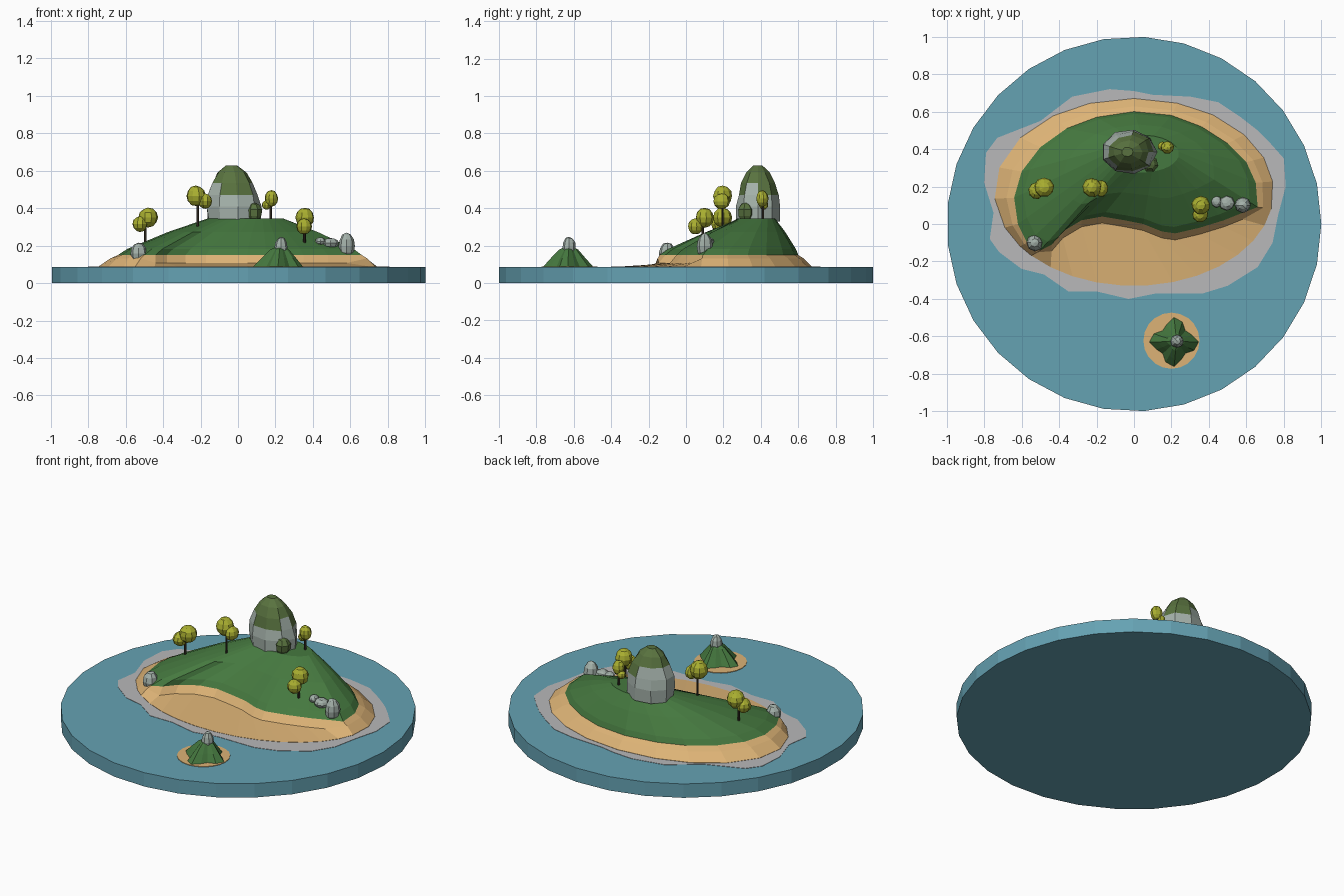
import bpy, bmesh, math, random
from math import sin, cos, pi
from mathutils import Vector

if "Cube" in bpy.data.objects:
    bpy.data.objects.remove(bpy.data.objects["Cube"])

random.seed(4)


def mat(name, r, g, b):
    m = bpy.data.materials.new(name)
    m.diffuse_color = (r, g, b, 1)
    m.use_nodes = True
    m.node_tree.nodes["Principled BSDF"].inputs["Base Color"].default_value = m.diffuse_color
    return m


WATER = mat("water", .13, .36, .45)
SAND = mat("sand", .72, .45, .18)
GRASS = mat("grass", .06, .19, .05)
STONE = mat("stone", .37, .44, .40)
MOSS = mat("moss", .10, .17, .05)
LEAF = mat("leaf", .40, .43, .03)
BARK = mat("bark", .04, .03, .02)
SHALLOW = mat("shallow", .48, .48, .49)


def finish(bm, name, *mats):
    bmesh.ops.recalc_face_normals(bm, faces=bm.faces)
    me = bpy.data.meshes.new(name)
    bm.to_mesh(me)
    bm.free()
    for m in mats:
        me.materials.append(m)
    ob = bpy.data.objects.new(name, me)
    bpy.context.collection.objects.link(ob)
    return ob


def loft(name, rings, *mats, pick=None):
    """Skin closed rings of points, capped at both ends; pick chooses the material per face."""
    bm = bmesh.new()
    vs = [[bm.verts.new(p) for p in r] for r in rings]
    n = len(vs[0])
    for a, b in zip(vs, vs[1:]):
        for i in range(n):
            bm.faces.new((a[i], a[(i + 1) % n], b[(i + 1) % n], b[i]))
    caps = [bm.faces.new(vs[0]), bm.faces.new(vs[-1])]
    bmesh.ops.triangulate(bm, faces=caps)
    if pick:
        for f in bm.faces:
            f.material_index = pick(f)
    return finish(bm, name, *mats)


def circle(cx, cy, rx, ry, z, n, wob=0):
    pts = []
    for i in range(n):
        k = 1 + random.uniform(-wob, wob)
        a = 2 * pi * i / n
        pts.append((cx + rx * k * cos(a), cy + ry * k * sin(a), z))
    return pts


def ball(name, c, r, m, seg=8, rings=6, wob=.05):
    bm = bmesh.new()
    bmesh.ops.create_uvsphere(bm, u_segments=seg, v_segments=rings, radius=1)
    for v in bm.verts:
        v.co *= 1 + random.uniform(-wob, wob)
        v.co = Vector([c[k] + v.co[k] * r[k] for k in range(3)])
    return finish(bm, name, m)


# water disc
loft("water", [circle(0, 0, 1, 1, z, 29) for z in (0, .086)], WATER)

# wavy shallows around the island
shore = [(.81, .2), (.8, .35), (.72, .44), (.66, .5), (.57, .57), (.45, .65), (.3, .68), (.1, .69),
         (0, .71), (-.13, .72), (-.33, .68), (-.5, .55), (-.73, .46), (-.79, .38), (-.8, .22),
         (-.75, .06), (-.77, -.08), (-.72, -.15), (-.6, -.24), (-.48, -.27), (-.35, -.36), (-.2, -.36),
         (-.03, -.4), (.12, -.37), (.37, -.37), (.5, -.33), (.66, -.23), (.74, -.1), (.77, .05)]
loft("shallows", [[(x, y, z) for x, y in shore] for z in (.083, .088)], SHALLOW)

# bean-shaped grass outline, tip to tip around the back, then the bay
bean = [(.66, .09), (.65, .22), (.6, .33), (.5, .43), (.36, .52), (.2, .58), (0, .6), (-.2, .57),
        (-.36, .51), (-.5, .41), (-.6, .28), (-.64, .14), (-.62, 0), (-.57, -.1), (-.5, -.14),
        (-.44, -.11), (-.38, -.04), (-.28, .02), (-.17, .04), (-.05, .02), (.05, 0), (.15, -.04),
        (.22, -.05), (.35, -.02), (.48, .02), (.58, .06)]
TIP = 14
ang = [math.atan2((y - .17) / .5, x / .745) for x, y in bean]
ang = [a if a > -.5 else a + 2 * pi for a in ang]
end = ang[0] + 2 * pi
for i in range(TIP + 1, 26):
    ang[i] = ang[TIP] + (end - ang[TIP]) * (i - TIP) / (26 - TIP)


def mix(a, b, t, z):
    return (a[0] + (b[0] - a[0]) * t, a[1] + (b[1] - a[1]) * t, z)


rim = [(.745 * cos(a), .17 + .5 * sin(a)) for a in ang]
crest = [(.04 + .2 * cos(a), .375 + .1 * sin(a)) for a in ang]
foot = []
for i, (p, q) in enumerate(zip(bean, rim)):
    foot.append(mix(p, q, .4, .132) if i <= TIP else (p[0], p[1] - .035, .108))

# sand bank with the beach in the bay
loft("sand_bank", [[(x, y, .084) for x, y in rim], [(x, y, .0895) for x, y in rim], foot,
                   [(x, y, .15) for x, y in bean]], SAND)
# grassy hill
loft("hill", [[(x, y, .15) for x, y in bean],
              [mix(p, c, .1, .182) for p, c in zip(bean, crest)],
              [mix(p, c, .55, .272) for p, c in zip(bean, crest)],
              [(x, y, .346) for x, y in crest]], GRASS)


# islet: sand patch, lobed grass mound, standing stone
loft("islet_sand", [circle(.2, -.623, .15, .15, z, 20) for z in (.083, .0895)], SAND)


def lobes(r, z, cx, cy):
    return [(cx + r * (1 + .22 * cos(4 * a + .3)) * cos(a), cy + r * (1 + .22 * cos(4 * a + .3)) * sin(a), z)
            for a in [2 * pi * i / 16 for i in range(16)]]


loft("islet_mound", [lobes(.112, .085, .213, -.63), lobes(.075, .135, .218, -.63),
                     lobes(.042, .178, .222, -.627), lobes(.015, .195, .225, -.625)], GRASS)
ball("islet_stone", (.23, -.625, .19), (.036, .036, .056), STONE)

# main boulder with mossy upper faces
prof = [(.143, .115, .33, -.026), (.145, .118, .41, -.026), (.136, .108, .47, -.028),
        (.112, .09, .535, -.03), (.08, .062, .59, -.032), (.03, .025, .628, -.035)]
loft("boulder", [circle(x, .385, a, b, z, 9, .05) for a, b, z, x in prof], STONE, MOSS,
     pick=lambda f: int(f.calc_center_median().z > .55 or
                        (f.calc_center_median().z > .49 and random.random() < .4)))
ball("boulder_chip", (.085, .32, .375), (.045, .045, .055), MOSS, 7, 5, .08)

# shore rocks
for c, r in [((-.53, -.1, .158), (.044, .044, .06)), ((.495, .113, .213), (.042, .04, .028)),
             ((.44, .12, .222), (.028, .032, .022)), ((.58, .1, .198), (.044, .042, .068))]:
    ball("shore_rock", c, r, STONE)

# trees: trunk x, y, base, top, then crown blobs
trees = [((-.495, .19, .2, .33), [((-.523, .178, .315), (.04, .045, .042)), ((-.48, .195, .35), (.053, .053, .052))]),
         ((-.215, .195, .27, .44), [((-.225, .195, .465), (.052, .052, .055)), ((-.175, .19, .437), (.037, .045, .042))]),
         ((.175, .41, .32, .43), [((.178, .408, .452), (.036, .034, .044)), ((.152, .415, .417), (.025, .025, .025))]),
         ((.355, .09, .19, .33), [((.357, .1, .35), (.05, .05, .053)), ((.352, .05, .302), (.042, .042, .042))])]
for (x, y, z0, z1), blobs in trees:
    loft("trunk", [circle(x, y, .007, .007, z, 6) for z in (z0, z1)], BARK)
    for c, r in blobs:
        ball("crown", c, r, LEAF, 9, 6, .04)
